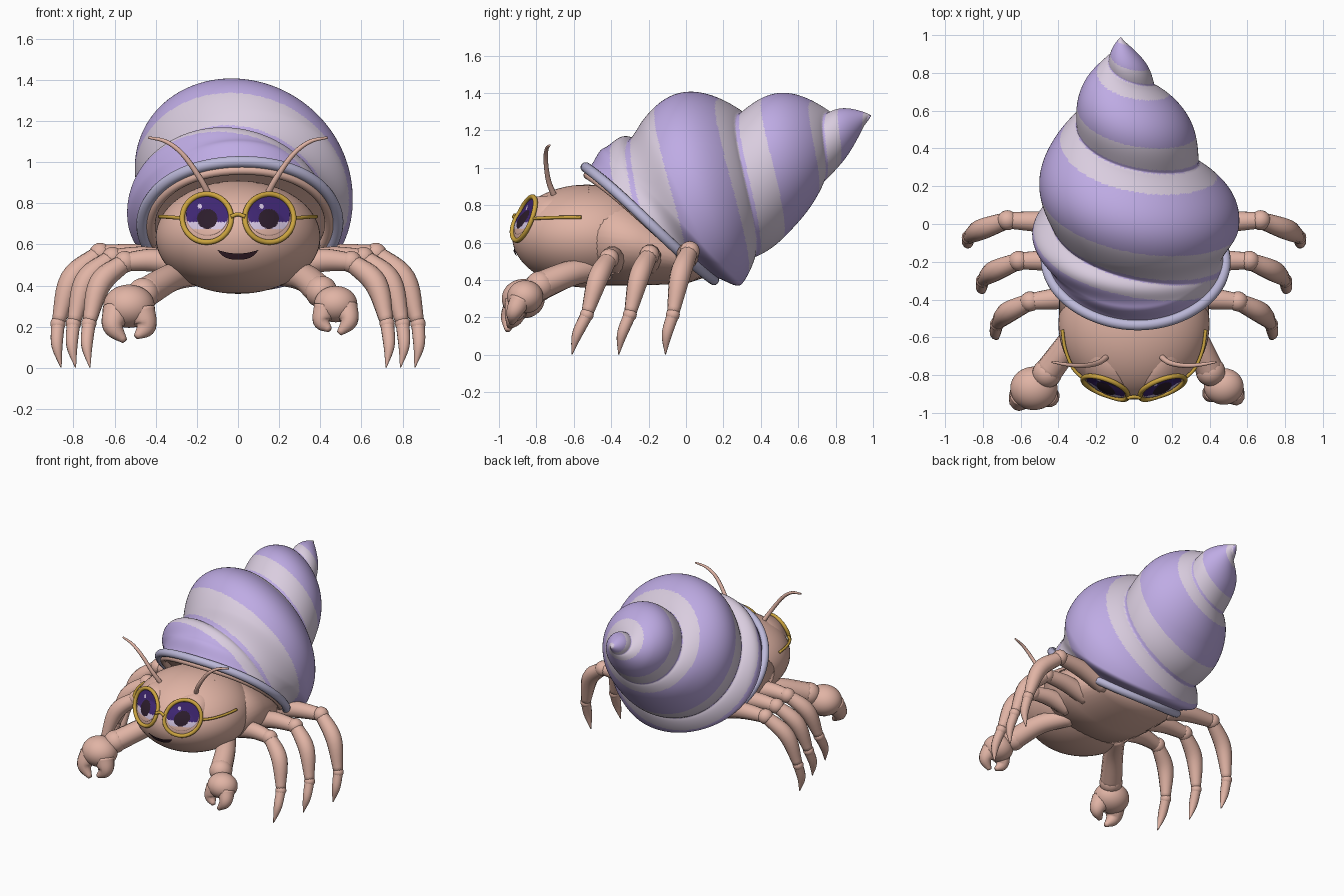
import bpy, bmesh
from math import sin, cos, pi, sqrt, hypot
from mathutils import Vector as V

if "Cube" in bpy.data.objects:
    bpy.data.objects.remove(bpy.data.objects["Cube"])


def material(name, rgb):
    m = bpy.data.materials.new(name)
    m.use_nodes = True
    m.diffuse_color = (*rgb, 1)
    m.node_tree.nodes["Principled BSDF"].inputs["Base Color"].default_value = (*rgb, 1)
    return m


SKIN = material("skin", (.75, .455, .375))
PURPLE = material("shell purple", (.52, .41, .78))
PALE = material("shell pale", (.70, .61, .74))
RIM = material("rim lavender", (.50, .48, .69))
GOLD = material("gold", (.60, .37, .05))
IRIS = material("iris purple", (.05, .02, .17))
PUPIL = material("pupil dark", (.025, .012, .025))
WHITE = material("eye lilac", (.66, .56, .76))
MOUTH = material("mouth dark", (.04, .015, .025))


def grid(name, rows, mats, wrap=True, cap=False, pick=None):
    """Skin rows of points with quads; pick(row, column) gives the material."""
    bm = bmesh.new()
    vs = [[bm.verts.new(p) for p in r] for r in rows]
    n = len(rows[0])
    for i in range(len(rows) - 1):
        for j in range(n if wrap else n - 1):
            k = (j + 1) % n
            f = bm.faces.new((vs[i][j], vs[i][k], vs[i + 1][k], vs[i + 1][j]))
            f.material_index = pick(i, j) if pick else 0
    if cap:
        bm.faces.new(vs[0])
        bm.faces.new(vs[-1])
    bmesh.ops.remove_doubles(bm, verts=bm.verts, dist=1e-5)
    bmesh.ops.recalc_face_normals(bm, faces=bm.faces)
    me = bpy.data.meshes.new(name)
    bm.to_mesh(me)
    bm.free()
    for m in mats:
        me.materials.append(m)
    ob = bpy.data.objects.new(name, me)
    bpy.context.collection.objects.link(ob)
    me.polygons.foreach_set("use_smooth", [True] * len(me.polygons))


def smooth_path(pts, steps=6):
    """Catmull-Rom curve through points that also carry a radius."""
    ext = [pts[0] * 2 - pts[1]] + pts + [pts[-1] * 2 - pts[-2]]
    out = []
    for a, b, c, d in zip(ext, ext[1:], ext[2:], ext[3:]):
        for k in range(steps):
            t = k / steps
            out.append((b * 2 + (c - a) * t + (a * 2 - b * 5 + c * 4 - d) * t**2
                        + (b * 3 - a - c * 3 + d) * t**3) / 2)
    return out + [pts[-1]]


def tube(name, pts, radii, mat, closed=False, sides=12):
    path = [V((*p, r)) for p, r in zip(pts, radii)]
    if not closed:
        path = smooth_path(path)
    n = len(path)
    rows, normal, last = [], None, None
    for i, p in enumerate(path):
        a = path[i - 1] if i or closed else p
        b = path[(i + 1) % n] if i < n - 1 or closed else p
        t = (b - a).xyz.normalized()
        if last is None:
            normal = t.orthogonal().normalized()
        else:
            normal = last.rotation_difference(t) @ normal
        last, side = t, t.cross(normal)
        rows.append([p.xyz + (normal * cos(2 * pi * j / sides) + side * sin(2 * pi * j / sides))
                     * max(p.w, .002) for j in range(sides)])
    if closed:
        rows.append(rows[0])
    grid(name, rows, [mat], cap=not closed)


def ball(name, c, r, n=24):
    rx, ry, rz = r if isinstance(r, tuple) else (r, r, r)
    rows = [[V(c) + V((rx * sin(pi * i / n) * cos(pi * j / n),
                       ry * sin(pi * i / n) * sin(pi * j / n), -rz * cos(pi * i / n)))
             for j in range(2 * n)] for i in range(n + 1)]
    grid(name, rows, [SKIN])


# Spiral shell: a cone of whorls whose seam winds from the tip to the mouth
TIP, AXIS, UP = V((-.07, .99, 1.28)), V((.06, -.9, -.44)), V((0, -.44, .9))
ROWS, COLS = 260, 200


def seam(q):
    return .063 * max(q, 0) ** 1.65


def ease(x):
    x = min(max(x, 0), 1)
    return x * x * (3 - 2 * x)


def whorl(d, phi):
    """Width of the whorl at distance d and angle phi, and the fraction across it."""
    q = phi / pi - 2
    while seam(q + 2) <= d:
        q += 2
    start, end = seam(q), seam(q + 2)
    return end - start, (d - start) / (end - start)


def mouth_depth(phi):
    return 1.315 + .175 * cos(phi)


def mouth_radius(phi):
    return .41 + .055 * sin(phi) ** 2


def shell_point(d, phi, r):
    return TIP + AXIS * d + UP * (r * cos(phi)) + V((r * sin(phi), 0, 0))


def shell_radius(d, phi):
    width, v = whorl(d, phi)
    bulge = .27 * width * sin(pi * v ** .75) * (1 - .85 * ease((d - 1.1) / .25))
    # Whorls swell most along the top of the shell
    flatten = .75 - .3 * ease((d - .6) / .4)
    bulge *= (1 - flatten * (1 - cos(phi)) / 2) * (.5 + .5 * ease(d / .25))
    r = .45 * sin(d * 1.25) + bulge
    close = ease((d - mouth_depth(phi) + .13) / .13)
    return r * (1 - close) + mouth_radius(phi) * close


def stripe(i, j):
    phi = 2 * pi * (j + .5) / COLS
    v = whorl(mouth_depth(phi) * (i + .5) / ROWS, phi)[1]
    return 0 if .12 < v < .64 or v > .95 else 1


angles = [2 * pi * j / COLS for j in range(COLS)]
grid("shell", [[shell_point(mouth_depth(a) * i / ROWS, a, shell_radius(mouth_depth(a) * i / ROWS, a))
                for a in angles] for i in range(ROWS + 1)], [PURPLE, PALE], pick=stripe)
tube("shell_rim", [shell_point(mouth_depth(a), a, mouth_radius(a) + .01) for a in angles],
     [.028] * COLS, RIM, closed=True)
tube("skin_collar", [shell_point(mouth_depth(a) + .01, a, mouth_radius(a) - .032) for a in angles],
     [.022] * COLS, SKIN, closed=True)
grid("shell_mouth_lining", [[shell_point(mouth_depth(a) * .99 if k else 1.3, a, mouth_radius(a) * k)
                             for a in angles] for k in (0, 1)], [SKIN])

# Head and body
HEAD, SIZE = V((0, -.53, .635)), V((.40, .40, .275))
ball("head", HEAD, tuple(SIZE), n=32)
sections = [(-.52, .37, .91, .395), (-.25, .37, .82, .40), (0, .38, .64, .35), (.12, .42, .47, .2)]
grid("body", [[V((w * cos(a), y, (lo + hi) / 2 + (hi - lo) / 2 * sin(a))) for a in angles[::4]]
              for y, lo, hi, w in sections], [SKIN], cap=True)


def on_face(x, z, lift):
    """Point on the front of the head, moved forward by lift."""
    k = 1 - (x / SIZE.x) ** 2 - ((z - HEAD.z) / SIZE.z) ** 2
    return V((x, HEAD.y - SIZE.y * sqrt(max(k, 0)) - lift, z))


def on_lens(x, z, lift):
    """Point on the slanted eye plane, or on the face where that is further forward."""
    p = on_face(x, z, lift)
    p.y = min(p.y, -.858 + .33 * (abs(x) - .152) + .36 * (z - .728) - lift)
    return p


# Eyes: painted discs whose skin edge runs back to the head
def eye_colour(i, j):
    if i >= 26:
        return 3
    r, a = .1 * (i + .5) / 26, 2 * pi * (j + .5) / 72
    x, z = r * cos(a), r * sin(a)
    if hypot(x + .035, z - .04) < .011:
        return 2
    if hypot(x, z + .02) < .048:
        return 1
    if z < -.07:
        return 3
    return 2 if z < -.036 else 0


def disc_point(s, k, j, surface, lift):
    return surface(s * .15 + .102 * k / 26 * cos(2 * pi * j / 72),
                   .745 + .1 * k / 26 * sin(2 * pi * j / 72), lift)


for name, s in (("left", 1), ("right", -1)):
    grid(name + "_eye", [[disc_point(s, k, j, on_lens, .002) for j in range(72)] for k in range(27)]
         + [[disc_point(s, 28, j, on_face, -.01) for j in range(72)]],
         [IRIS, PUPIL, WHITE, SKIN], pick=eye_colour)
    # Spectacles
    tube(name + "_spectacle_ring",
         [on_lens(s * .152 + .119 * cos(2 * pi * j / 64), .728 + .117 * sin(2 * pi * j / 64), .005)
          for j in range(64)], [.013] * 64, GOLD, closed=True)
    tube(name + "_spectacle_arm", [(s * .268, -.82, .728), (s * .325, -.76, .732),
                                   (s * .365, -.66, .735), (s * .38, -.56, .735)], [.009] * 4, GOLD)
    # Antenna
    tube(name + "_antenna", [(s * .14, -.7, .84), (s * .19, -.735, .93), (s * .27, -.75, 1.04),
                             (s * .35, -.745, 1.1), (s * .435, -.73, 1.12)],
         [.016, .014, .012, .01, .006], SKIN)

    # Walking legs
    for i, place in enumerate(("front", "middle", "rear")):
        hip = (s * .26, -.38 + .19 * i, .49)
        knee = (s * (.55 + .06 * i), -.41 + .215 * i, .515 + .02 * i)
        shin = (s * (.67 + .07 * i), -.47 + .22 * i, .41 + .01 * i)
        ankle = (s * (.725 + .075 * i), -.53 + .23 * i, .215)
        toe = (s * (.72 + .07 * i), -.61 + .25 * i, .003)
        part = f"{name}_{place}_"
        tube(part + "thigh", [hip, (V(hip) + V(knee)) / 2 + V((0, 0, .02)), knee],
             [.06, .058, .045], SKIN)
        tube(part + "shin", [knee, shin, ankle], [.045, .056, .032], SKIN)
        claw_mid = (V(ankle) + V(toe)) / 2 + V((s * .012, -.012, 0))
        tube(part + "toe", [ankle, claw_mid, toe], [.034, .028, .003], SKIN)
        ball(part + "knee", knee, .053, n=12)
        ball(part + "ankle", ankle, .037, n=12)

    # Pincers: the right one is larger
    size = 1.0 if s < 0 else .84
    hand = V((-.53, -.87, .30)) if s < 0 else V((.475, -.86, .31))
    wrist = hand + V((-s * .07, .08, .06))
    tube(name + "_arm", [(s * .2, -.42, .46), (s * .32, -.6, .44), wrist], [.06, .068, .075], SKIN)
    ball(name + "_wrist", wrist, .078, n=14)
    ball(name + "_palm", hand, (.125 * size, .115 * size, .105 * size))
    for finger, path in (("outer", ((.06, -.03, -.02), (.075, -.07, -.1), (.02, -.085, -.17))),
                         ("inner", ((-.06, -.03, -.02), (-.08, -.05, -.1), (-.035, -.075, -.15)))):
        tube(f"{name}_{finger}_finger",
             [hand + V((s * x, y, z)) * size for x, y, z in path],
             [.07 * size, .052 * size, .014], SKIN)

tube("spectacle_bridge", [on_face(x, .735 + z, .02) for x, z in ((-.035, 0), (0, .012), (.035, 0))],
     [.01] * 3, GOLD)

# Smiling mouth
smile = [k / 20 for k in range(-20, 21)]
grid("mouth", [[on_face(.1 * t, .556 + .018 * t * t - drop * (1 - t ** 4), .009) for t in smile]
               for drop in (0, .015, .03)], [MOUTH], wrap=False)
